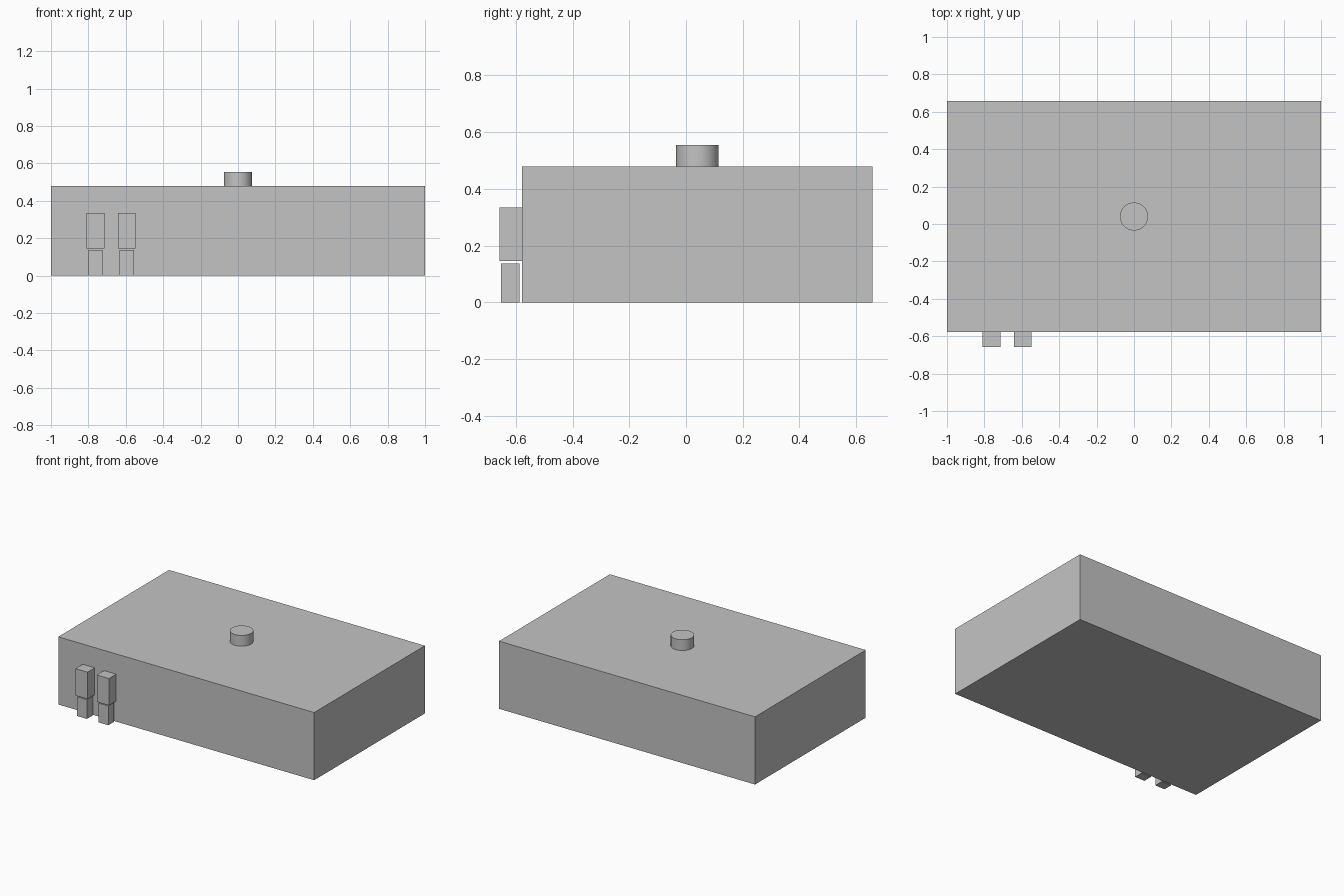
import bpy
import math

cube = bpy.data.objects.get("Cube")
if cube:
    bpy.data.objects.remove(cube, do_unlink=True)

grey = bpy.data.materials.new("plain grey")
grey.use_nodes = True
colour = (0.55, 0.55, 0.55, 1)
grey.diffuse_color = colour
grey.node_tree.nodes["Principled BSDF"].inputs["Base Color"].default_value = colour


def box(name, x, y, z):
    """Box spanning the given (low, high) range on each axis."""
    spans = (x, y, z)
    bpy.ops.mesh.primitive_cube_add(size=1)
    obj = bpy.context.object
    obj.name = name
    obj.location = [(low + high) / 2 for low, high in spans]
    obj.scale = [high - low for low, high in spans]
    bpy.ops.object.transform_apply(location=False, rotation=False, scale=True)
    obj.data.materials.append(grey)
    return obj


FRONT = -0.578
TOP = 0.478

# Main slab
box("main_body", (-1, 1), (FRONT, 0.658), (0, TOP))

# Round knob on the roof
KNOB_HEIGHT = 0.076
bpy.ops.mesh.primitive_cylinder_add(
    vertices=48, radius=0.075, depth=KNOB_HEIGHT,
    location=(0, 0.04, TOP + KNOB_HEIGHT / 2))
knob = bpy.context.object
knob.name = "top_knob"
knob.data.materials.append(grey)
bpy.ops.object.shade_smooth_by_angle(angle=math.radians(30))

# Two front posts, each a wide upper block above a narrower foot
for side, cx in (("right", -0.762), ("left", -0.595)):
    box(side + "_upper_block", (cx - 0.047, cx + 0.047), (-0.658, FRONT), (0.145, 0.335))
    box(side + "_lower_foot", (cx - 0.038, cx + 0.038), (-0.652, -0.587), (0, 0.136))
